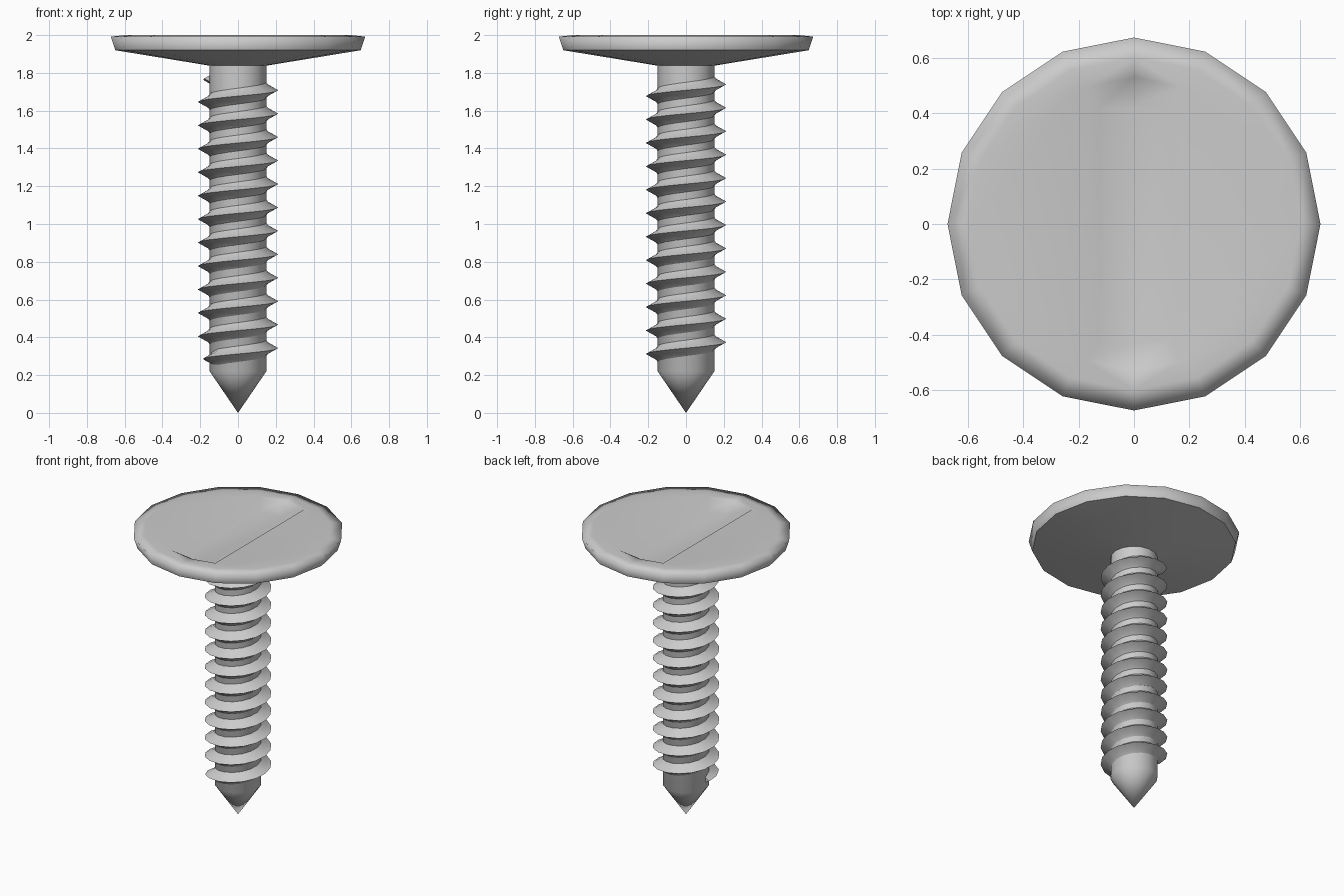
import bpy, bmesh
from math import cos, sin, pi, radians

if "Cube" in bpy.data.objects:
    bpy.data.objects.remove(bpy.data.objects["Cube"])

SIDES = 16


def ring(bm, r, z):
    return [bm.verts.new((r * cos(2 * pi * i / SIDES), r * sin(2 * pi * i / SIDES), z))
            for i in range(SIDES)]


def bridge(bm, a, b):
    n = len(a)
    return [bm.faces.new((a[i], a[(i + 1) % n], b[(i + 1) % n], b[i])) for i in range(n)]


def finish(bm, name, angle=None):
    bmesh.ops.recalc_face_normals(bm, faces=bm.faces)
    for f in bm.faces:
        f.smooth = True
    me = bpy.data.meshes.new(name)
    bm.to_mesh(me)
    bm.free()
    ob = bpy.data.objects.new(name, me)
    bpy.context.collection.objects.link(ob)
    if angle:
        bpy.ops.object.select_all(action='DESELECT')
        ob.select_set(True)
        bpy.context.view_layer.objects.active = ob
        bpy.ops.object.shade_smooth_by_angle(angle=radians(angle))
    return ob


# Head: wide flat disc with shallow cone below and a slot in the top
bm = bmesh.new()
rings = [ring(bm, r, z) for r, z in ((0.60, 2.0), (0.673, 1.992), (0.65, 1.92), (0.148, 1.838))]
for a, b in zip(rings, rings[1:]):
    bridge(bm, a, b)
bm.faces.new(rings[-1])


def slot_loop(w, y, tip, z):
    pts = ((w, -y), (w, y), (0, tip), (-w, y), (-w, -y), (0, -tip))
    return [bm.verts.new((px, py, z)) for px, py in pts]


rim = slot_loop(0.17, 0.495, 0.53, 2.0)
floor = slot_loop(0.125, 0.42, 0.43, 1.94)
bridge(bm, rim, floor)
bm.faces.new(floor)
bm.edges.ensure_lookup_table()
edges = []
for loop in (rings[0], rim):
    for i, v in enumerate(loop):
        edges.append(bm.edges.get((v, loop[(i + 1) % len(loop)])))
bmesh.ops.triangle_fill(bm, use_beauty=True, use_dissolve=False, edges=edges, normal=(0, 0, 1))
for i, v in enumerate(rings[2]):
    bm.edges.get((v, rings[2][(i + 1) % SIDES])).smooth = False
head = finish(bm, "head")
mod = head.modifiers.new("weighted", 'WEIGHTED_NORMAL')
mod.keep_sharp = True

# Shank with pointed tip
bm = bmesh.new()
top, low = ring(bm, 0.15, 1.85), ring(bm, 0.15, 0.22)
bridge(bm, top, low)
bm.faces.new(top)
tip = bm.verts.new((0, 0, 0))
for i in range(SIDES):
    bm.faces.new((low[i], low[(i + 1) % SIDES], tip))
finish(bm, "shank", 40)

# Helical thread: right-handed, twelve turns, with short run-outs
PITCH, TURNS = 0.1241, 12
PROFILE = ((0.140, -0.055), (0.160, -0.029), (0.213, 0), (0.160, 0.029), (0.140, 0.055))
bm = bmesh.new()
steps = SIDES * TURNS
prev = None
for s in range(steps + 1):
    a = pi + 2 * pi * s / SIDES
    z = 0.281 + PITCH * s / SIDES
    k = min(1, 0.55 + 0.25 * min(s, steps - s))
    cur = []
    for r, dz in PROFILE:
        rr = 0.14 + (r - 0.14) * k
        cur.append(bm.verts.new((rr * cos(a), rr * sin(a), z + dz * k)))
    if prev:
        for i in range(len(cur) - 1):
            bm.faces.new((prev[i], cur[i], cur[i + 1], prev[i + 1]))
    if s in (0, steps):
        bm.faces.new(cur)
    prev = cur
finish(bm, "thread", 50)
